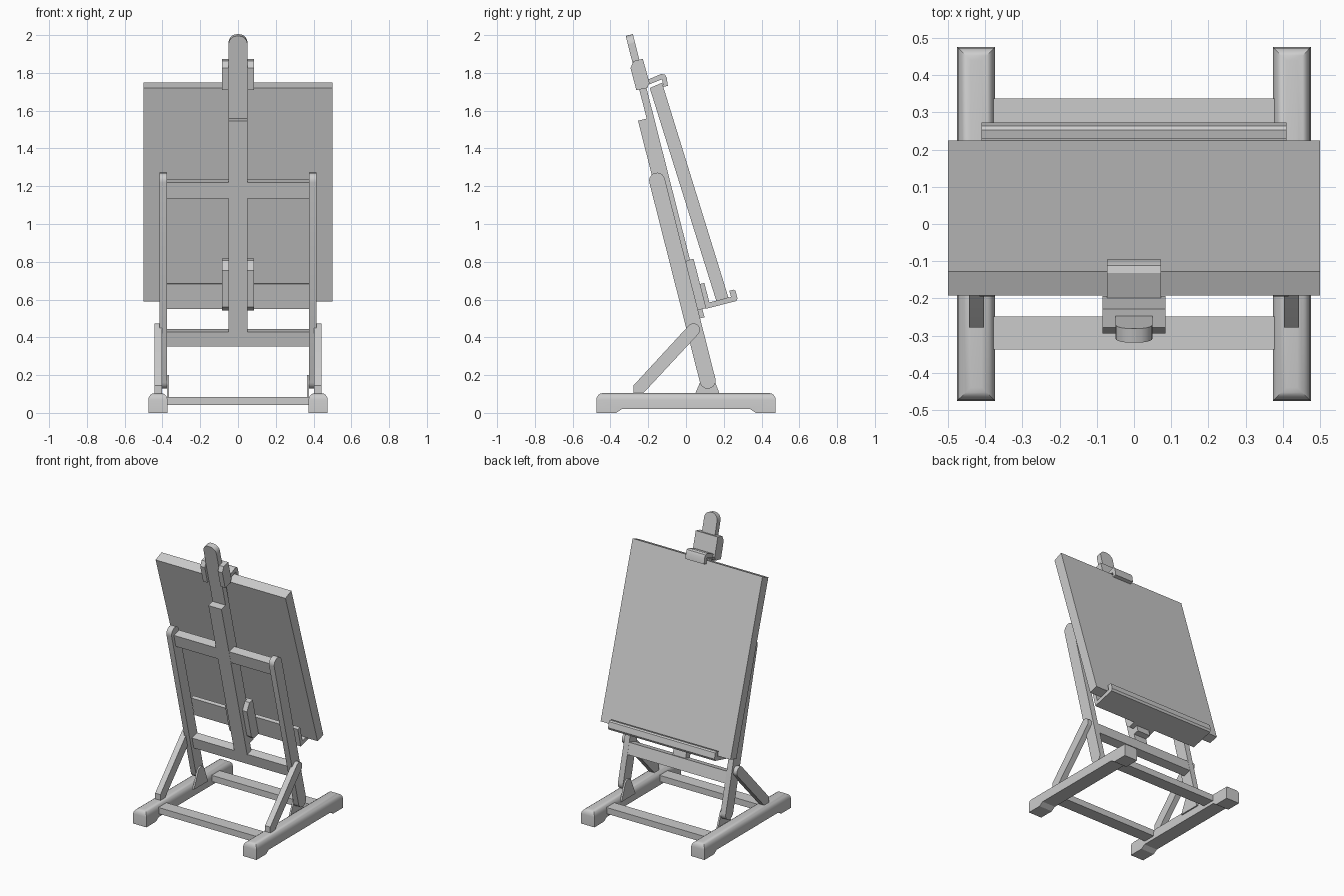
import bpy, bmesh, math

if "Cube" in bpy.data.objects:
    bpy.data.objects.remove(bpy.data.objects["Cube"])

grey = bpy.data.materials.new("plain grey")
grey.use_nodes = True
color = (0.6, 0.6, 0.6, 1)
grey.diffuse_color = color
grey.node_tree.nodes["Principled BSDF"].inputs["Base Color"].default_value = color

TILT = math.radians(14.2)
CO, SI = math.cos(TILT), math.sin(TILT)
PIVOT = (0.115, 0.17)


def lean(points):
    """Map (offset across, distance along) of the leaning frame to (y, z)."""
    return [(PIVOT[0] - SI * s + CO * t, PIVOT[1] + CO * s + SI * t) for t, s in points]


def rect(t0, t1, s0, s1):
    return [(t0, s0), (t1, s0), (t1, s1), (t0, s1)]


def arc(cy, cz, r, start, end, n=10):
    angles = [math.radians(start + (end - start) * i / n) for i in range(n + 1)]
    return [(cy + r * math.cos(a), cz + r * math.sin(a)) for a in angles]


def prism(name, profile, x0, x1, soften=0):
    """Extrude a (y, z) profile across x, optionally rounding the top rim."""
    bm = bmesh.new()
    face = bm.faces.new([bm.verts.new((x0, y, z)) for y, z in profile])
    ext = bmesh.ops.extrude_face_region(bm, geom=[face])
    moved = [v for v in ext["geom"] if isinstance(v, bmesh.types.BMVert)]
    bmesh.ops.translate(bm, verts=moved, vec=(x1 - x0, 0, 0))
    bmesh.ops.recalc_face_normals(bm, faces=bm.faces)
    if soften:
        top = max(v.co.z for v in bm.verts)
        rim = [e for e in bm.edges if all(v.co.z > top - 0.001 for v in e.verts)]
        bmesh.ops.bevel(bm, geom=rim, offset=soften, segments=4, profile=0.5, affect="EDGES")
    mesh = bpy.data.meshes.new(name)
    bm.to_mesh(mesh)
    bm.free()
    mesh.materials.append(grey)
    obj = bpy.data.objects.new(name, mesh)
    bpy.context.collection.objects.link(obj)
    bpy.ops.object.select_all(action="DESELECT")
    obj.select_set(True)
    bpy.context.view_layer.objects.active = obj
    bpy.ops.object.shade_smooth_by_angle(angle=math.radians(30))
    return obj


def pair(name, profile, x0, x1, soften=0):
    """Build a part on both sides."""
    prism("left_" + name, profile, x0, x1, soften)
    prism("right_" + name, profile, -x1, -x0, soften)


# Base runners with a raised underside, joined by two crossbars
foot = [(-0.475, 0), (-0.37, 0), (-0.34, 0.02), (0.34, 0.02), (0.37, 0),
        (0.475, 0), (0.475, 0.105), (-0.475, 0.105)]
pair("foot", foot, 0.373, 0.475, 0.036)
for name, y in (("front_crossbar", -0.293), ("rear_crossbar", 0.293)):
    prism(name, rect(y - 0.044, y + 0.044, 0.042, 0.085), -0.378, 0.378)

# Hinge plates, leaning legs and diagonal braces
plate = [(0.035, 0.07), (0.19, 0.07)] + arc(0.115, 0.165, 0.036, 25, 155)
pair("hinge_plate", plate, 0.364, 0.376)
leg = arc(0, 0, 0.042, 180, 360) + arc(0, 1.093, 0.042, 0, 180)
pair("leg", lean(leg), 0.375, 0.415)
brace = [(-0.278, 0.1), (-0.23, 0.1)] + arc(0.04, 0.44, 0.034, -45, 135) + [(-0.278, 0.145)]
pair("brace", brace, 0.403, 0.443)

# Rails between the legs
prism("upper_rail", lean(rect(-0.019, 0.041, 1.0, 1.088)), -0.378, 0.378)
prism("lower_rail", lean(rect(-0.019, 0.041, 0.192, 0.272)), -0.378, 0.378)

# Fixed centre post and the sliding mast behind it
prism("centre_post", lean(rect(-0.02, 0.028, 0.265, 1.425)), -0.05, 0.05)
mast = prism("sliding_mast", lean(rect(0.027, 0.066, 0.33, 1.876)), -0.05, 0.05)
bm = bmesh.new()
bm.from_mesh(mast.data)
corners = [e for e in bm.edges if all(v.co.z > 1.9 for v in e.verts)
           and abs(e.verts[0].co.x - e.verts[1].co.x) < 0.001]
bmesh.ops.bevel(bm, geom=corners, offset=0.045, segments=5, profile=0.5, affect="EDGES")
bm.to_mesh(mast.data)
bm.free()

# Top clamp: cheeks around the mast, back plate and hooked arm
cheek = [(0.011, 1.584), (0.07, 1.581), (0.088, 1.605), (0.085, 1.737),
         (0.034, 1.737), (0.01, 1.705)]
pair("clamp_cheek", lean(cheek), 0.05, 0.085)
back = [(0.06, 1.581), (0.07, 1.581), (0.088, 1.605), (0.085, 1.737), (0.06, 1.737)]
prism("clamp_back", lean(back), -0.05, 0.05)
arm = [(-0.205, 1.763), (-0.132, 1.794), (-0.112, 1.791), (-0.102, 1.775), (-0.096, 1.732),
       (-0.12, 1.726), (-0.127, 1.766), (-0.2, 1.737)]
prism("clamp_arm", arm, -0.072, 0.072)

# Tray carrier on the mast
carrier = [(0.01, 0.4), (0.03, 0.375), (0.086, 0.375), (0.086, 0.645),
           (0.05, 0.645), (0.01, 0.6)]
pair("carrier_cheek", lean(carrier), 0.05, 0.085)
prism("carrier_back", lean(rect(0.06, 0.086, 0.375, 0.645)), -0.05, 0.05)

# Tray: back board, shelf and raised lip
prism("tray_back", lean(rect(0.084, 0.11, 0.372, 0.507)), -0.41, 0.41)
prism("tray_shelf", lean(rect(0.084, 0.25, 0.372, 0.4)), -0.41, 0.41)
lip = [(0.228, 0.38), (0.25, 0.372), (0.26, 0.385), (0.26, 0.425), (0.252, 0.434), (0.228, 0.434)]
prism("tray_lip", lean(lip), -0.41, 0.41)

# Canvas panel, leaning slightly further than the frame
panel = [(0.161, 0.591), (0.225, 0.609), (-0.127, 1.748), (-0.192, 1.72)]
prism("canvas", panel, -0.5, 0.5)
